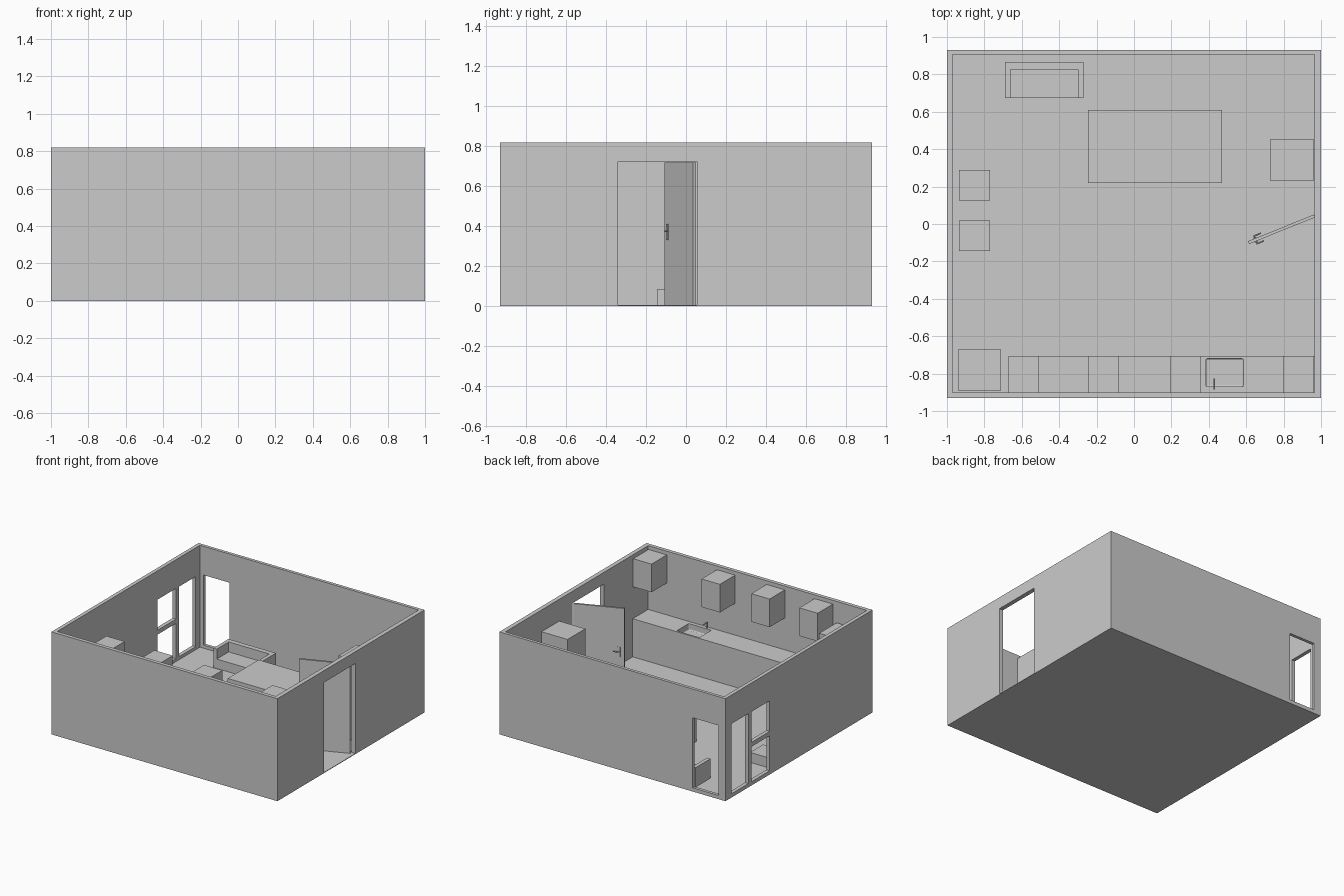
import bpy
import math
from mathutils import Matrix, Vector

cube = bpy.data.objects.get("Cube")
if cube:
    bpy.data.objects.remove(cube, do_unlink=True)

GREY = (0.6, 0.6, 0.6, 1.0)
mat = bpy.data.materials.new("light grey")
mat.use_nodes = True
mat.diffuse_color = GREY
mat.node_tree.nodes["Principled BSDF"].inputs["Base Color"].default_value = GREY


def box(name, x, y, z):
    """Box from (min, max) ranges on each axis."""
    bpy.ops.mesh.primitive_cube_add(size=1)
    ob = bpy.context.object
    ob.name = name
    mid = Vector([sum(r) / 2 for r in (x, y, z)])
    size = [r[1] - r[0] for r in (x, y, z)]
    ob.data.transform(Matrix.Translation(mid) @ Matrix.Diagonal((*size, 1)))
    ob.data.materials.append(mat)
    return ob


def rod(name, start, end, radius):
    """Cylinder between two points."""
    a, b = Vector(start), Vector(end)
    bpy.ops.mesh.primitive_cylinder_add(vertices=12, radius=radius, depth=(b - a).length)
    ob = bpy.context.object
    ob.name = name
    turn = (b - a).to_track_quat('Z', 'Y').to_matrix().to_4x4()
    ob.data.transform(Matrix.Translation((a + b) / 2) @ turn)
    ob.data.materials.append(mat)
    bpy.ops.object.shade_smooth_by_angle()
    return ob


def apply_modifiers(ob):
    deps = bpy.context.evaluated_depsgraph_get()
    mesh = bpy.data.meshes.new_from_object(ob.evaluated_get(deps))
    ob.modifiers.clear()
    ob.data = mesh


def cut(ob, cutter):
    """Subtract the cutter, then discard it."""
    cutter.hide_render = True
    mod = ob.modifiers.new("cut", 'BOOLEAN')
    mod.operation = 'DIFFERENCE'
    mod.solver = 'EXACT'
    mod.object = cutter
    apply_modifiers(ob)
    bpy.data.objects.remove(cutter, do_unlink=True)


# Room shell with a doorway and corner windows
FLOOR = 0.005
HALF_Y = 0.93
box("floor", (-1, 1), (-HALF_Y, HALF_Y), (0, FLOOR))
walls = box("walls", (-1, 1), (-HALF_Y, HALF_Y), (FLOOR, 0.82))
cut(walls, box("room_cutter", (-0.97, 0.965), (-0.9, 0.905), (-0.1, 1)))
cut(walls, box("door_cutter", (0.9, 1.1), (-0.34, 0.055), (-0.1, 0.725)))
cut(walls, box("back_window_cutter", (-0.94, -0.71), (0.85, 1), (0.03, 0.59)))
for y, z in [((0.64, 0.85), (0.03, 0.59)),
             ((0.37, 0.60), (0.03, 0.31)),
             ((0.37, 0.60), (0.345, 0.59))]:
    cut(walls, box("side_window_cutter", (-1.1, -0.9), y, z))

# Open door leaf with handles on both sides, modelled along +x from its hinge
LEAF = 0.38
parts = [box("door", (0, LEAF), (-0.008, 0.008), (FLOOR, 0.72))]
for side, label in ((-1, "outer"), (1, "inner")):
    face = side * 0.008
    out = side * 0.022
    parts.append(box(label + "_handle_plate", (LEAF - 0.05, LEAF - 0.03),
                     sorted((face, face + side * 0.004)), (0.33, 0.41)))
    parts.append(rod(label + "_handle_stem", (LEAF - 0.04, face, 0.375),
                     (LEAF - 0.04, out, 0.375), 0.004))
    parts.append(rod(label + "_handle_lever", (LEAF - 0.036, out, 0.375),
                     (LEAF - 0.08, out, 0.375), 0.004))
swing = Matrix.Translation((0.965, 0.043, 0)) @ Matrix.Rotation(math.radians(202), 4, 'Z')
for part in parts:
    part.data.transform(swing)

# Kitchen counter with a rounded sink basin
TOP = 0.31
counter = box("counter", (-0.67, 0.965), (-0.9, -0.705), (FLOOR, TOP))
basin = box("sink_cutter", (0.385, 0.585), (-0.87, -0.72), (TOP - 0.05, TOP + 0.1))
bevel = basin.modifiers.new("round", 'BEVEL')
bevel.width = 0.008
bevel.segments = 3
apply_modifiers(basin)
cut(counter, basin)
rod("sink_drain", (0.485, -0.8, TOP - 0.05), (0.485, -0.8, TOP - 0.048), 0.007)
rod("tap_post", (0.43, -0.88, TOP), (0.43, -0.88, TOP + 0.045), 0.004)
rod("tap_spout", (0.43, -0.884, TOP + 0.045), (0.43, -0.825, TOP + 0.045), 0.004)

# Wall cupboards above the counter
for i, x in enumerate((-0.67, -0.245, 0.195, 0.8)):
    box(f"wall_cupboard_{i + 1}", (x, x + 0.162), (-0.9, -0.707), (0.565, 0.79))

# Tall free-standing units
box("fridge", (-0.94, -0.71), (-0.89, -0.67), (FLOOR, 0.655))
box("wardrobe", (0.73, 0.96), (0.23, 0.455), (FLOOR, 0.65))

# Table and stools
box("table", (-0.245, 0.47), (0.22, 0.61), (FLOOR, 0.21))
for i, y in enumerate((-0.145, 0.125)):
    box(f"stool_{i + 1}", (-0.935, -0.77), (y, y + 0.165), (FLOOR, 0.085))

# Sofa with the seat recessed between arms and back
sofa = box("sofa", (-0.69, -0.27), (0.675, 0.865), (FLOOR, 0.16))
cut(sofa, box("seat_cutter", (-0.66, -0.3), (0.6, 0.825), (0.08, 0.3)))
